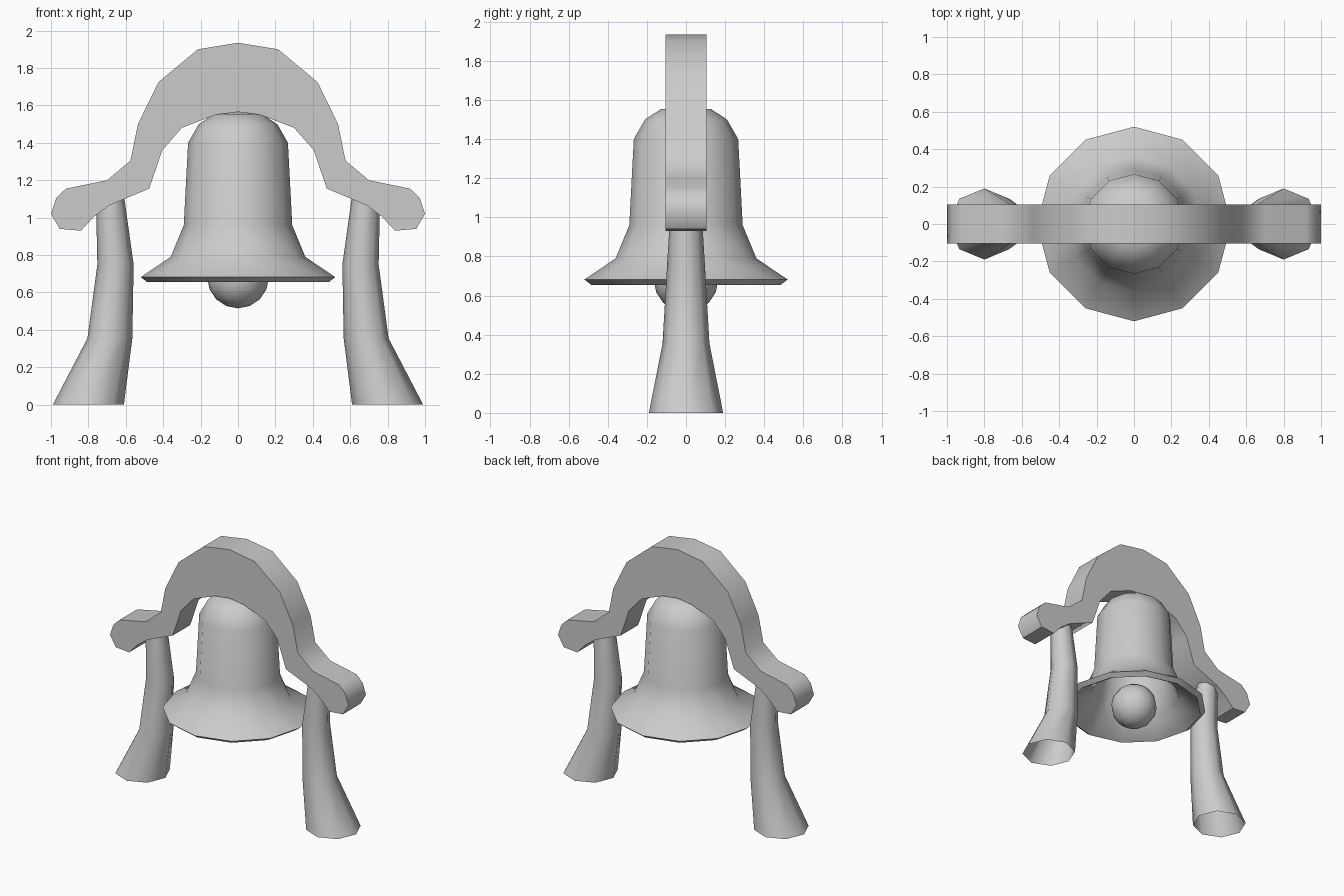
import bpy, bmesh
from math import cos, sin, pi, radians

if "Cube" in bpy.data.objects:
    bpy.data.objects.remove(bpy.data.objects["Cube"])


def finish(name, bm, angle):
    bmesh.ops.recalc_face_normals(bm, faces=bm.faces)
    me = bpy.data.meshes.new(name)
    bm.to_mesh(me)
    bm.free()
    ob = bpy.data.objects.new(name, me)
    bpy.context.collection.objects.link(ob)
    bpy.ops.object.select_all(action='DESELECT')
    ob.select_set(True)
    bpy.context.view_layer.objects.active = ob
    bpy.ops.object.shade_smooth_by_angle(angle=radians(angle))
    return ob


def tube(name, rings, sides, angle):
    """Skin round rings given as (centre x, radius, z); radius 0 closes to a point."""
    bm = bmesh.new()
    loops = []
    for cx, r, z in rings:
        n = sides if r > 0 else 1
        loops.append([bm.verts.new((cx + r * cos(2 * pi * i / sides),
                                    r * sin(2 * pi * i / sides), z)) for i in range(n)])
    for a, b in zip(loops, loops[1:]):
        for i in range(sides):
            j = (i + 1) % sides
            quad = [a[i % len(a)], a[j % len(a)], b[j % len(b)], b[i % len(b)]]
            bm.faces.new(list(dict.fromkeys(quad)))
    return finish(name, bm, angle)


# Bell: outer skin, lip, then hollow inside
outer = [(0, 1.565), (0.13, 1.553), (0.21, 1.50), (0.267, 1.40),
         (0.29, 0.96), (0.36, 0.79), (0.52, 0.682)]
inner = [(0.485, 0.655), (0.45, 0.675), (0.325, 0.77), (0.255, 0.95),
         (0.235, 1.38), (0.18, 1.47), (0, 1.53)]
tube("bell", [(0, r, z) for r, z in outer + inner], 12, 50)

# Clapper ball
bm = bmesh.new()
bmesh.ops.create_uvsphere(bm, u_segments=12, v_segments=8, radius=0.165)
bmesh.ops.translate(bm, verts=bm.verts, vec=(0, 0, 0.68))
finish("clapper", bm, 50)

# Flared legs
leg = [(0.80, 0.19, 0), (0.685, 0.12, 0.355), (0.655, 0.097, 0.75), (0.685, 0.075, 1.12)]
for side, s in (("left", -1), ("right", 1)):
    tube(side + "_leg", [(s * x, r, z) for x, r, z in leg], 8, 60)

# Yoke arch: right half of the outline, mirrored and extruded
half = [(0, 1.935), (0.215, 1.90), (0.425, 1.725), (0.535, 1.50), (0.575, 1.305),
        (0.70, 1.20), (0.92, 1.155), (0.972, 1.105), (1.0, 1.02), (0.953, 0.94),
        (0.84, 0.93), (0.77, 1.005), (0.69, 1.065), (0.475, 1.155), (0.405, 1.36),
        (0.30, 1.48), (0.12, 1.55), (0, 1.565)]
outline = half + [(-x, z) for x, z in half[-2:0:-1]]
bm = bmesh.new()
face = bm.faces.new([bm.verts.new((x, -0.105, z)) for x, z in outline])
ext = bmesh.ops.extrude_face_region(bm, geom=[face], use_keep_orig=True)
bmesh.ops.translate(bm, vec=(0, 0.21, 0),
                    verts=[g for g in ext["geom"] if isinstance(g, bmesh.types.BMVert)])
finish("yoke_arch", bm, 50)
